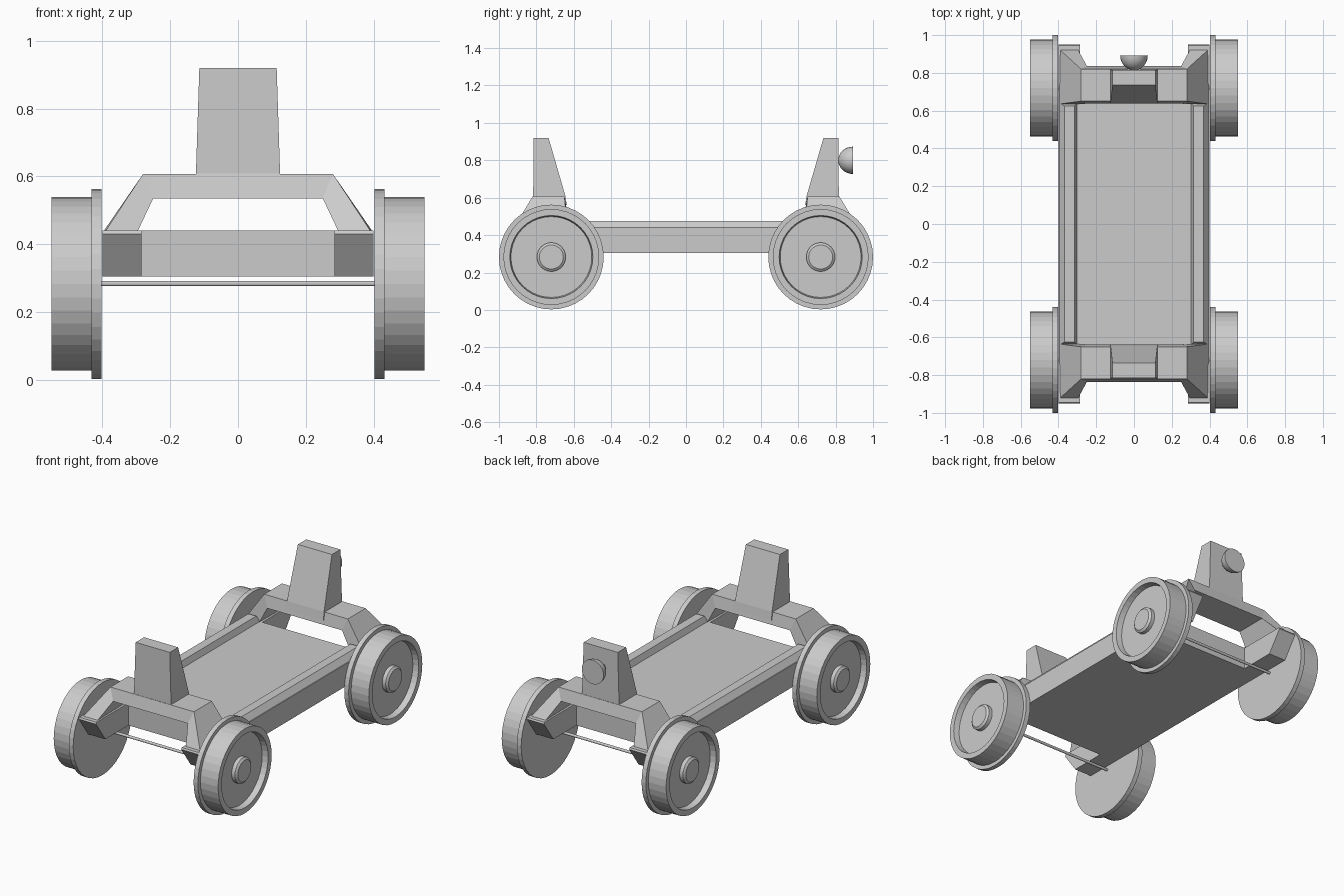
import bpy, bmesh, math

if "Cube" in bpy.data.objects:
    bpy.data.objects.remove(bpy.data.objects["Cube"])

def make(name, verts, faces):
    me = bpy.data.meshes.new(name)
    me.from_pydata(verts, [], faces)
    bm = bmesh.new()
    bm.from_mesh(me)
    bmesh.ops.recalc_face_normals(bm, faces=bm.faces)
    bm.to_mesh(me)
    bm.free()
    ob = bpy.data.objects.new(name, me)
    bpy.context.collection.objects.link(ob)
    return ob

def loft(name, sections):
    """Skin equal-length rings and cap both ends."""
    n = len(sections[0])
    verts = [p for s in sections for p in s]
    faces = [list(range(n)), list(range(len(verts) - n, len(verts)))]
    for r in range(len(sections) - 1):
        for i in range(n):
            j = (i + 1) % n
            faces.append([r*n + i, r*n + j, (r+1)*n + j, (r+1)*n + i])
    return make(name, verts, faces)

def lathe(name, profile, axis, centre, n=40):
    """Spin (radius, distance) pairs round the x or y axis."""
    rings = []
    for r, d in profile:
        ring = []
        for i in range(n):
            a = 2 * math.pi * i / n
            u, w = r * math.cos(a), r * math.sin(a)
            p = (d, u, w) if axis == 'x' else (u, d, w)
            ring.append(tuple(c + q for c, q in zip(centre, p)))
        rings.append(ring)
    ob = loft(name, rings)
    for o in bpy.context.selected_objects:
        o.select_set(False)
    ob.select_set(True)
    bpy.context.view_layer.objects.active = ob
    bpy.ops.object.shade_smooth_by_angle(angle=math.radians(30 if axis == 'y' else 5))
    return ob

def rect(x, y0, y1, z0, z1):
    return [(x, y0, z0), (x, y1, z0), (x, y1, z1), (x, y0, z1)]

# Deck slab
loft("deck", [rect(x, -0.64, 0.64, 0.305, 0.44) for x in (-0.40, 0.40)])

# Raised side rails with sloping edges
for s in (-1, 1):
    rail = [(0.302, 0.44, 0.64), (0.315, 0.475, 0.625), (0.368, 0.475, 0.625), (0.395, 0.44, 0.64)]
    loft("side_rail", [[(s*x, e*y, z) for x, z, y in rail] for e in (-1, 1)])

for e, end in ((-1, "front"), (1, "back")):
    for s in (-1, 1):
        # Frame horns beyond the deck, undercut at the tip
        horn = [(0.63, 0.305), (0.86, 0.305), (0.95, 0.43), (0.945, 0.44), (0.63, 0.44)]
        loft(end + "_horn", [[(s*x, e*y, z) for y, z in horn] for x in (0.285, 0.40)])

        # Wheel: flange, tread, recessed face and bevelled hub
        wheel = [(0.28, 0.403), (0.28, 0.432), (0.256, 0.432), (0.256, 0.55), (0.222, 0.55),
                 (0.216, 0.515), (0.077, 0.515), (0.077, 0.538), (0.064, 0.548)]
        lathe(end + "_wheel", [(r, s*d) for r, d in wheel], 'x', (0, e*0.72, 0.283))

    # Thin axle
    lathe(end + "_axle", [(0.008, -0.41), (0.008, 0.41)], 'x', (0, e*0.72, 0.284), 12)

    # Arch: splayed legs and a cross bar
    half = [[(0.39, 0.92, 0.44), (0.395, 0.635, 0.44), (0.30, 0.635, 0.44), (0.295, 0.92, 0.44)],
            [(0.28, 0.82, 0.607), (0.28, 0.65, 0.607), (0.25, 0.637, 0.535), (0.25, 0.837, 0.535)]]
    arch = half + [[(-x, y, z) for x, y, z in sec] for sec in reversed(half)]
    loft(end + "_arch", [[(x, e*y, z) for x, y, z in sec] for sec in arch])

    # Tapered buffer post
    post = [(0.126, 0.637, 0.825, 0.56), (0.124, 0.645, 0.817, 0.61), (0.114, 0.735, 0.815, 0.92)]
    loft(end + "_post", [[(-w, e*a, z), (w, e*a, z), (w, e*b, z), (-w, e*b, z)] for w, a, b, z in post])

# Dome lamp on the back post
dome = [(0.073 * math.sin(t), 0.892 - 0.078 * math.cos(t))
        for t in (0.02 + i * (math.pi/2 - 0.02) / 8 for i in range(9))]
lathe("lamp", dome, 'y', (0, 0, 0.80), 24)
